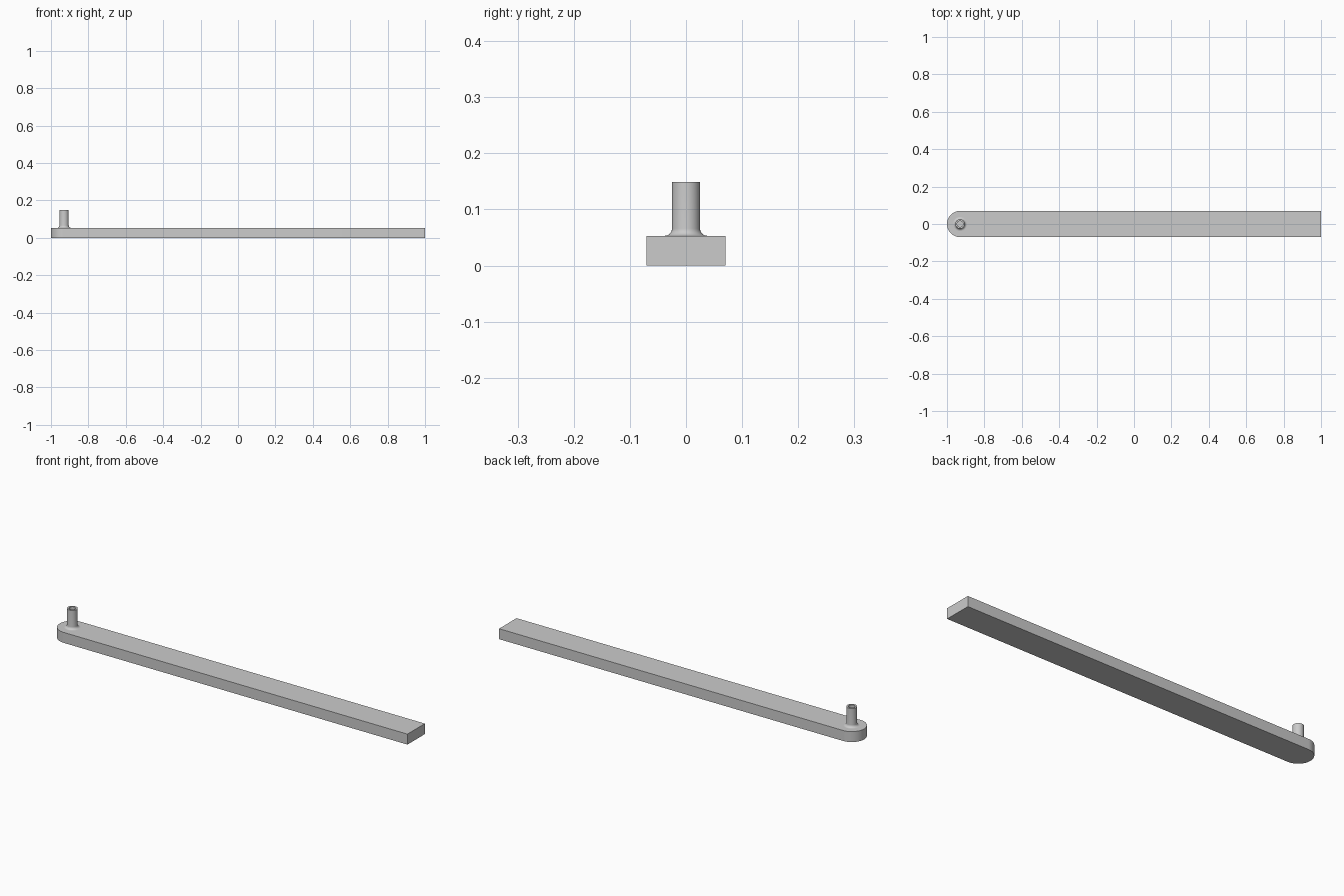
import bpy, bmesh
from math import sin, cos, pi, radians

cube = bpy.data.objects.get("Cube")
if cube:
    bpy.data.objects.remove(cube, do_unlink=True)

grey = bpy.data.materials.new("plain grey")
grey.use_nodes = True
colour = (0.6, 0.6, 0.6, 1)
grey.diffuse_color = colour
grey.node_tree.nodes["Principled BSDF"].inputs["Base Color"].default_value = colour

HALF_WIDTH, BAR_TOP = 0.07, 0.053
PIN_X = -1 + HALF_WIDTH
PIN_R, HOLE_R, PIN_TOP = 0.025, 0.016, 0.149
FILLET, HOLE_FLOOR = 0.013, 0.06


def finish(bm, name):
    bmesh.ops.recalc_face_normals(bm, faces=bm.faces[:])
    mesh = bpy.data.meshes.new(name)
    bm.to_mesh(mesh)
    bm.free()
    obj = bpy.data.objects.new(name, mesh)
    bpy.context.collection.objects.link(obj)
    mesh.materials.append(grey)
    bpy.ops.object.select_all(action='DESELECT')
    obj.select_set(True)
    bpy.context.view_layer.objects.active = obj
    bpy.ops.object.shade_smooth_by_angle(angle=radians(30))
    return obj


# Flat bar with one square end and one rounded end
bm = bmesh.new()
steps = 32
outline = [(1, -HALF_WIDTH), (1, HALF_WIDTH)]
for i in range(steps + 1):
    a = pi / 2 + pi * i / steps
    outline.append((PIN_X + HALF_WIDTH * cos(a), HALF_WIDTH * sin(a)))
base = bm.faces.new([bm.verts.new((x, y, 0)) for x, y in outline])
top = bmesh.ops.extrude_face_region(bm, geom=[base], use_keep_orig=True)
bmesh.ops.translate(bm, vec=(0, 0, BAR_TOP),
                    verts=[v for v in top["geom"] if isinstance(v, bmesh.types.BMVert)])
finish(bm, "bar")

# Hollow pin with a filleted foot, turned from a profile
profile = []
for i in range(9):
    a = pi / 2 * i / 8
    profile.append((PIN_R + FILLET * (1 - sin(a)), BAR_TOP + FILLET * (1 - cos(a))))
profile += [(PIN_R, PIN_TOP), (HOLE_R, PIN_TOP), (HOLE_R, HOLE_FLOOR), (0, HOLE_FLOOR)]
bm = bmesh.new()
verts = [bm.verts.new((PIN_X + r, 0, z)) for r, z in profile]
edges = [bm.edges.new(pair) for pair in zip(verts, verts[1:])]
bmesh.ops.spin(bm, geom=verts + edges, cent=(PIN_X, 0, 0), axis=(0, 0, 1),
               angle=2 * pi, steps=48)
bmesh.ops.remove_doubles(bm, verts=bm.verts[:], dist=0.0001)
finish(bm, "hollow_pin")
